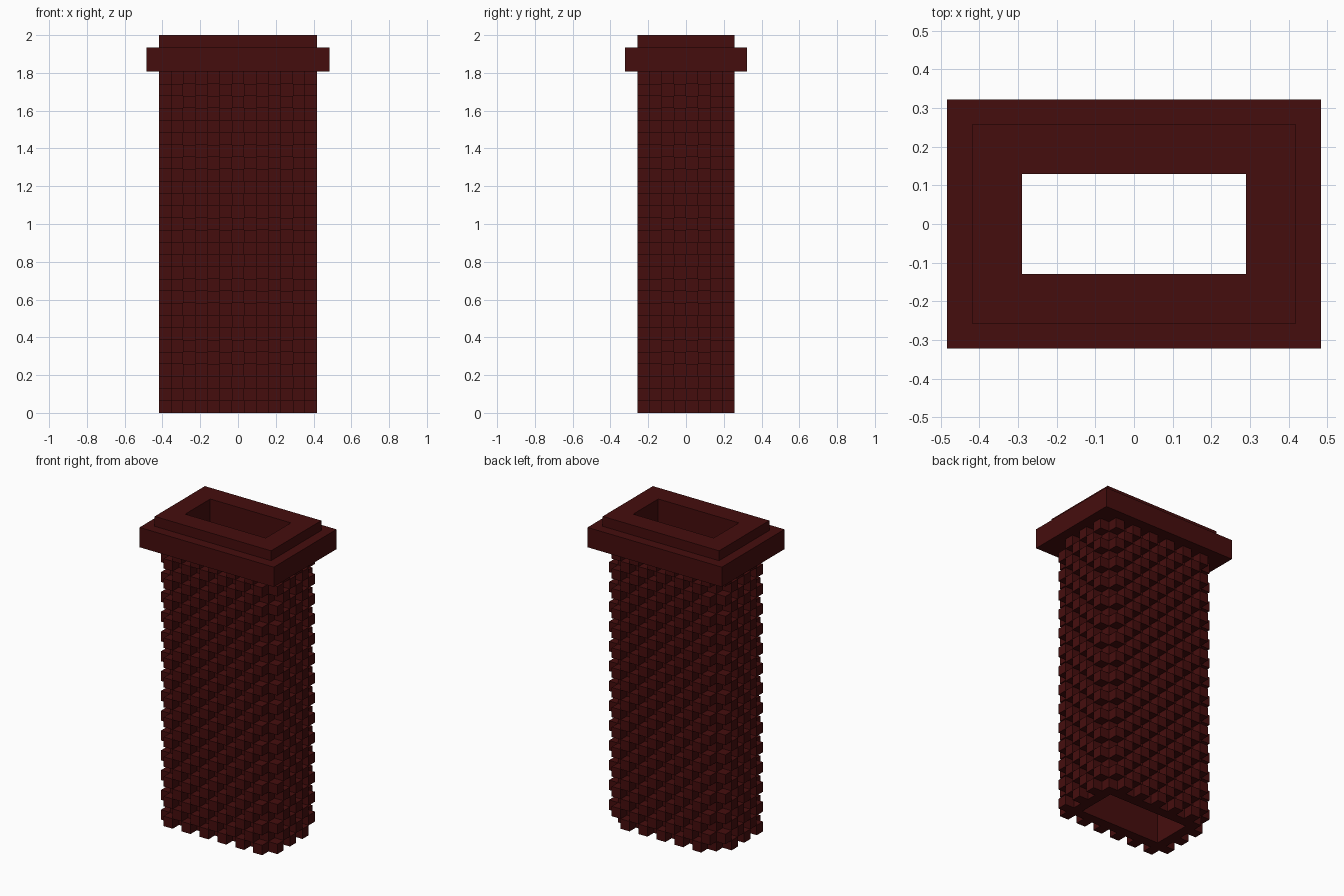
import bpy
import bmesh
from mathutils import Matrix, Vector

cube = bpy.data.objects.get("Cube")
if cube:
    bpy.data.objects.remove(cube)

U = 2 / 31            # one brick
COLS, DEEP, ROWS = 11, 6, 28   # bricks across the shaft, front to back, and up

brick_red = bpy.data.materials.new("dark_brick_red")
brick_red.use_nodes = True
colour = (0.06, 0.004, 0.004, 1)
brick_red.diffuse_color = colour
brick_red.node_tree.nodes["Principled BSDF"].inputs["Base Color"].default_value = colour


def finish(bm, name):
    mesh = bpy.data.meshes.new(name)
    bm.transform(Matrix.Scale(U, 4))
    bm.to_mesh(mesh)
    bm.free()
    mesh.materials.append(brick_red)
    obj = bpy.data.objects.new(name, mesh)
    bpy.context.collection.objects.link(obj)


def hollow_block(name, width, depth, z0, z1):
    """Rectangular ring around the flue, sizes in bricks."""
    bm = bmesh.new()

    def loop(w, d, z):
        return [bm.verts.new((sx * w / 2, sy * d / 2, z))
                for sx, sy in ((-1, -1), (1, -1), (1, 1), (-1, 1))]

    flue = (COLS - 2, DEEP - 2)
    rings = [loop(width, depth, z0), loop(width, depth, z1),
             loop(*flue, z1), loop(*flue, z0)]
    for r in range(4):
        a, b = rings[r], rings[(r + 1) % 4]
        for i in range(4):
            j = (i + 1) % 4
            bm.faces.new((a[i], a[j], b[j], b[i]))
    bmesh.ops.recalc_face_normals(bm, faces=bm.faces)
    finish(bm, name)


def brick_wall(name, count, start, step, out, phase):
    """Checkerboard of bricks standing one unit proud of the shaft."""
    bm = bmesh.new()
    for row in range(ROWS):
        for col in range(count):
            if (row + col + phase) % 2 == 0:
                place = Vector(start) + Vector(step) * col + Vector((0, 0, row + 0.5))
                bmesh.ops.create_cube(bm, size=1, matrix=Matrix.Translation(place))
    # drop the faces buried against the shaft
    hidden = [f for f in bm.faces if f.normal.dot(Vector(out)) < -0.5]
    bmesh.ops.delete(bm, geom=hidden, context='FACES')
    finish(bm, name)


# Shaft, overhanging cap and top rim
hollow_block("shaft", COLS, DEEP, 0, ROWS)
hollow_block("cap", COLS + 4, DEEP + 4, ROWS, ROWS + 2)
hollow_block("top_rim", COLS + 2, DEEP + 2, ROWS + 2, ROWS + 3)

# Proud bricks on the four sides
hx, hy = (COLS - 1) / 2, (DEEP - 1) / 2
brick_wall("front_bricks", COLS, (-hx, -hy - 1, 0), (1, 0, 0), (0, -1, 0), 0)
brick_wall("back_bricks", COLS, (-hx, hy + 1, 0), (1, 0, 0), (0, 1, 0), 1)
brick_wall("right_bricks", DEEP, (-hx - 1, -hy, 0), (0, 1, 0), (-1, 0, 0), 0)
brick_wall("left_bricks", DEEP, (hx + 1, -hy, 0), (0, 1, 0), (1, 0, 0), 0)
